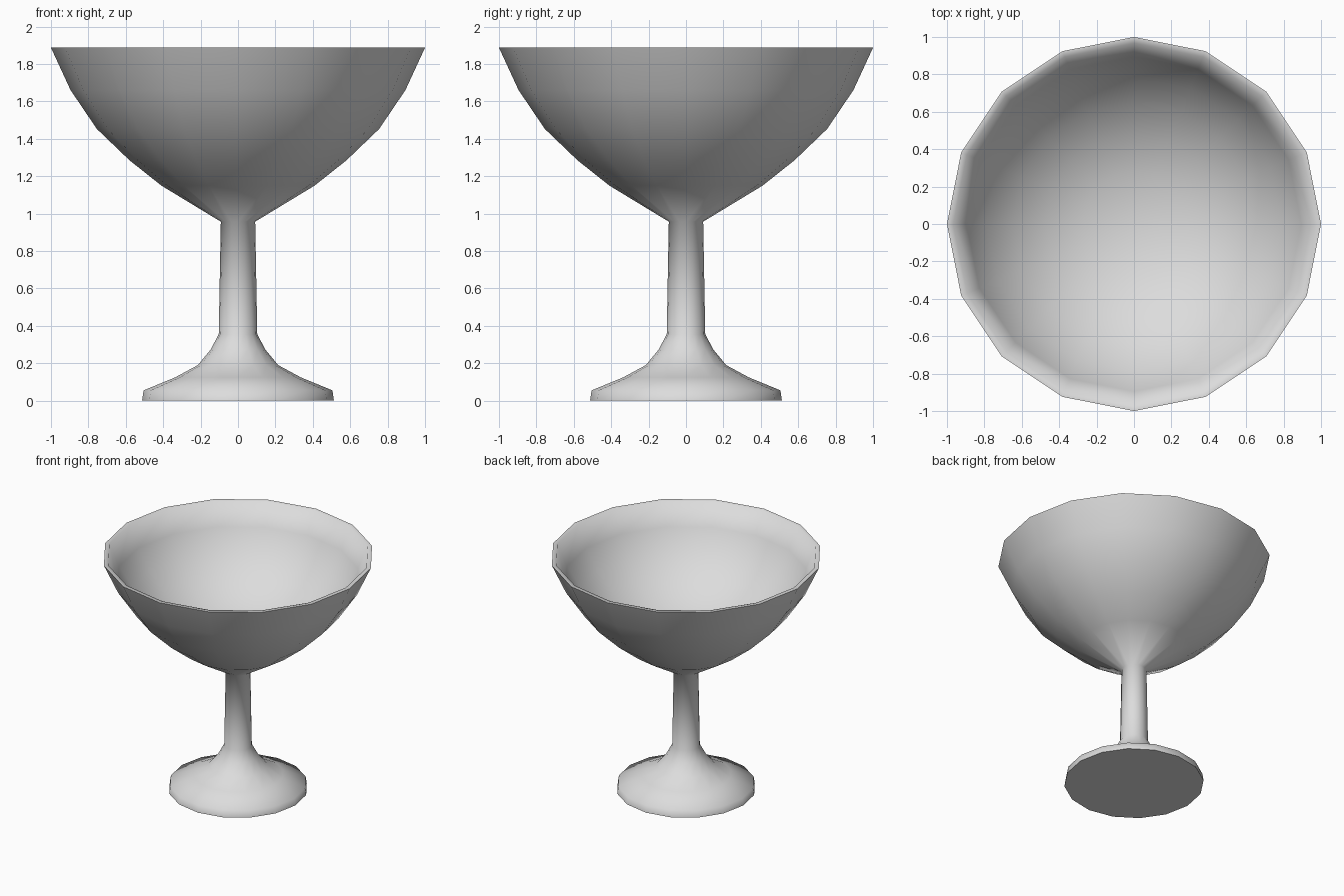
import bpy, bmesh, math

cube = bpy.data.objects.get("Cube")
if cube:
    bpy.data.objects.remove(cube, do_unlink=True)

SIDES = 16

# Single pale grey material
grey = bpy.data.materials.new("pale_grey")
grey.use_nodes = True
colour = (0.72, 0.72, 0.72, 1)
grey.diffuse_color = colour
grey.node_tree.nodes["Principled BSDF"].inputs["Base Color"].default_value = colour

# Half profile (radius, height): foot, stem, outer bowl, lip, inner bowl
foot = [(0, 0), (0.513, 0), (0.505, 0.055), (0.335, 0.125), (0.215, 0.19), (0.147, 0.272)]
stem = [(0.103, 0.355), (0.092, 0.957)]
outer_bowl = [(0.41, 1.15), (0.58, 1.285), (0.755, 1.453), (0.895, 1.66), (1, 1.887)]
inner_bowl = [(0.967, 1.887), (0.895, 1.71), (0.79, 1.55), (0.65, 1.41), (0.48, 1.3),
              (0.28, 1.225), (0, 1.19)]


def lathe(name, profile):
    """Spin a half profile around the vertical axis."""
    bm = bmesh.new()
    verts = [bm.verts.new((r, 0, z)) for r, z in profile]
    edges = [bm.edges.new(pair) for pair in zip(verts, verts[1:])]
    bmesh.ops.spin(bm, geom=verts + edges, cent=(0, 0, 0), axis=(0, 0, 1),
                   angle=math.tau, steps=SIDES, use_merge=True)
    bmesh.ops.remove_doubles(bm, verts=bm.verts, dist=0.0005)
    bmesh.ops.recalc_face_normals(bm, faces=bm.faces)
    mesh = bpy.data.meshes.new(name)
    bm.to_mesh(mesh)
    bm.free()
    mesh.materials.append(grey)
    obj = bpy.data.objects.new(name, mesh)
    bpy.context.collection.objects.link(obj)
    return obj


goblet = lathe("goblet", foot + stem + outer_bowl + inner_bowl)

# Smooth curves, with crisp outer lip and foot edges
bpy.ops.object.select_all(action="DESELECT")
goblet.select_set(True)
bpy.context.view_layer.objects.active = goblet
bpy.ops.object.shade_smooth_by_angle(angle=math.radians(75))
